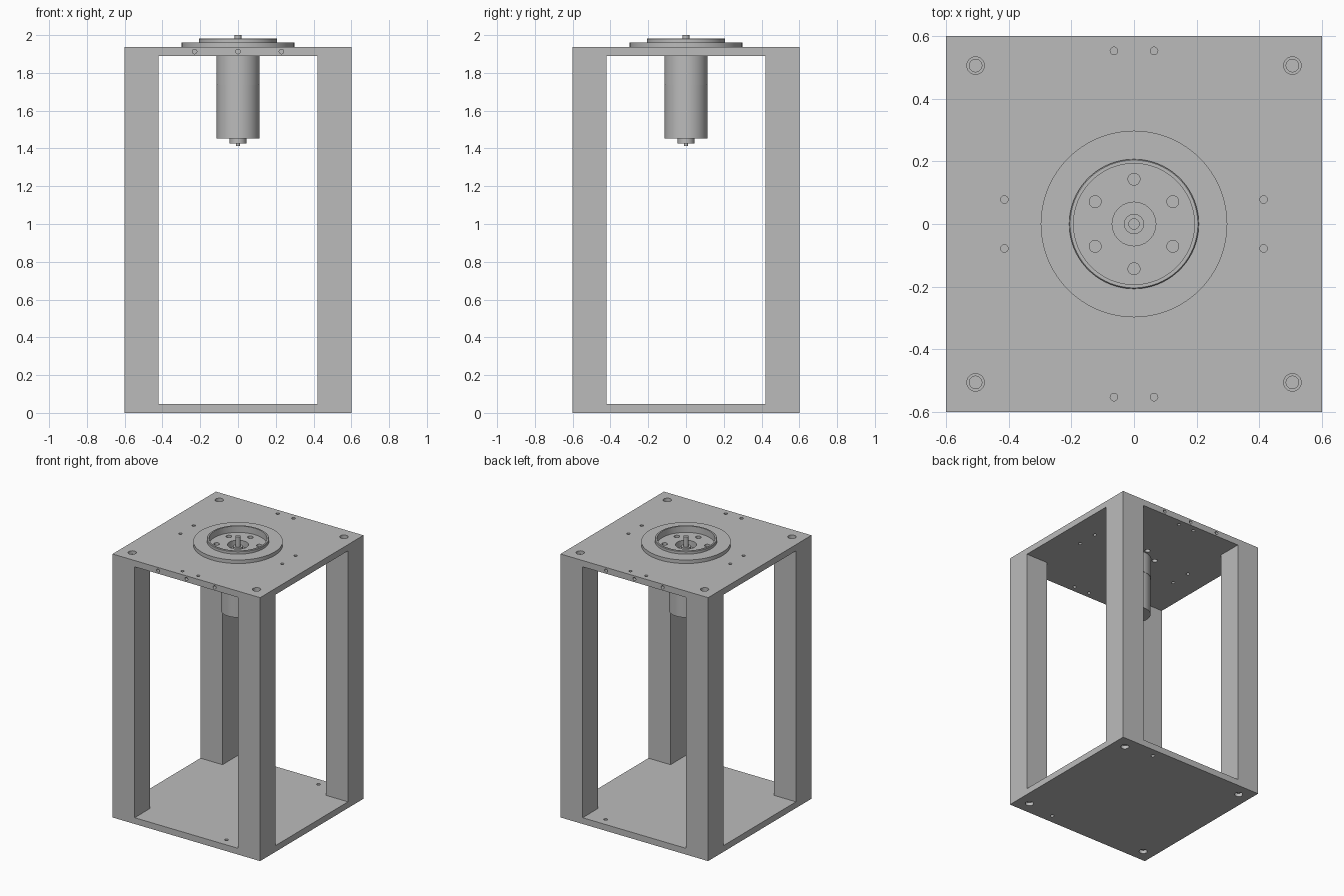
import bpy, bmesh, math
from mathutils import Matrix, Vector

if "Cube" in bpy.data.objects:
    bpy.data.objects.remove(bpy.data.objects["Cube"])

grey = bpy.data.materials.new("light_grey")
grey.diffuse_color = (0.5, 0.5, 0.5, 1)
grey.use_nodes = True
grey.node_tree.nodes["Principled BSDF"].inputs["Base Color"].default_value = grey.diffuse_color

HALF, POST, T, TOP = 0.6, 0.18, 0.046, 1.936   # frame half width, post size, plate thickness, height
BOLT = 0.506                                   # corner bolt position
CORNERS = [(sx, sy) for sx in (-1, 1) for sy in (-1, 1)]


def make(name, bm):
    bmesh.ops.recalc_face_normals(bm, faces=bm.faces)
    me = bpy.data.meshes.new(name)
    bm.to_mesh(me)
    bm.free()
    me.materials.append(grey)
    ob = bpy.data.objects.new(name, me)
    bpy.context.collection.objects.link(ob)
    return ob


def box(name, x0, x1, y0, y1, z0, z1):
    bm = bmesh.new()
    m = Matrix.Translation(((x0 + x1) / 2, (y0 + y1) / 2, (z0 + z1) / 2)) @ \
        Matrix.Diagonal((x1 - x0, y1 - y0, z1 - z0, 1))
    bmesh.ops.create_cube(bm, size=1, matrix=m)
    return make(name, bm)


def lathe(name, profile, n=64):
    """Revolve a closed (radius, z) profile about the z axis."""
    bm = bmesh.new()
    rings = [[bm.verts.new((r * math.cos(2 * math.pi * i / n), r * math.sin(2 * math.pi * i / n), z))
              for r, z in profile] for i in range(n)]
    k = len(profile)
    for i in range(n):
        a, b = rings[i], rings[(i + 1) % n]
        for j in range(k):
            if profile[j][0] or profile[(j + 1) % k][0]:
                bm.faces.new((a[j], b[j], b[(j + 1) % k], a[(j + 1) % k]))
    bmesh.ops.remove_doubles(bm, verts=bm.verts, dist=1e-5)
    return make(name, bm)


def drill(ob, holes):
    """Cut cylinders given as (radius, start, end) out of an object."""
    bm = bmesh.new()
    for r, a, b in holes:
        a, b = Vector(a), Vector(b)
        rot = (b - a).to_track_quat('Z', 'Y').to_matrix().to_4x4()
        bmesh.ops.create_cone(bm, cap_ends=True, segments=24, radius1=r, radius2=r,
                              depth=(b - a).length, matrix=Matrix.Translation((a + b) / 2) @ rot)
    cutter = make("hole_cutter", bm)
    cutter.hide_render = True
    mod = ob.modifiers.new("holes", 'BOOLEAN')
    mod.operation, mod.solver, mod.object = 'DIFFERENCE', 'EXACT', cutter
    dg = bpy.context.evaluated_depsgraph_get()
    mesh = bpy.data.meshes.new_from_object(ob.evaluated_get(dg))
    ob.modifiers.clear()
    ob.data = mesh
    bpy.data.objects.remove(cutter)


def upright(r, x, y, z0, z1):
    return (r, (x, y, z0), (x, y, z1))


# Bottom plate: counterbored corner bolts and two small holes
base = box("bottom_plate", -HALF, HALF, -HALF, HALF, 0, T)
drill(base, [upright(0.02, sx * BOLT, sy * BOLT, -0.1, 0.1) for sx, sy in CORNERS]
      + [upright(0.013, 0.28, s * 0.534, -0.1, 0.1) for s in (-1, 1)])
drill(base, [upright(0.028, sx * BOLT, sy * BOLT, -0.1, 0.025) for sx, sy in CORNERS])

# Top plate: centre hole, six bolt holes, small holes, edge holes
top = box("top_plate", -HALF, HALF, -HALF, HALF, TOP - T, TOP)
lo, hi = TOP - 0.15, TOP + 0.1
holes = [upright(0.02, sx * BOLT, sy * BOLT, lo, hi) for sx, sy in CORNERS]
holes += [upright(0.012, sx * 0.064, sy * 0.553, lo, hi) for sx, sy in CORNERS]
holes += [upright(0.012, sx * 0.414, sy * 0.078, lo, hi) for sx, sy in CORNERS]
holes += [upright(0.019, 0.143 * math.cos(math.radians(a)), 0.143 * math.sin(math.radians(a)), lo, hi)
          for a in range(30, 390, 60)]
holes += [upright(0.07, 0, 0, lo, hi)]
holes += [(0.012, (x, s * 0.52, TOP - T / 2), (x, s * 0.7, TOP - T / 2))
          for x in (-0.23, 0, 0.23) for s in (-1, 1)]
drill(top, holes)
drill(top, [upright(0.028, sx * BOLT, sy * BOLT, TOP - 0.025, hi) for sx, sy in CORNERS])

# Corner posts with bolt bores at both ends
for sx, sy in CORNERS:
    xs = sorted((sx * HALF, sx * (HALF - POST)))
    ys = sorted((sy * HALF, sy * (HALF - POST)))
    name = ("front" if sy < 0 else "back") + ("_left" if sx < 0 else "_right") + "_post"
    post = box(name, *xs, *ys, T, TOP - T)
    drill(post, [upright(0.02, sx * BOLT, sy * BOLT, z - 0.12, z + 0.12) for z in (T, TOP - T)])

# Flanged ring on the top plate
lathe("flange_ring", [(0.193, TOP), (0.298, TOP), (0.298, 1.962), (0.207, 1.962),
                      (0.207, 1.980), (0.204, 1.983), (0.193, 1.983)], 96)

# Hanging motor: gearbox, body, end cap and shafts
m = TOP - T
lathe("motor_gearbox", [(0, 1.735), (0.115, 1.735), (0.115, m), (0, m)])
lathe("motor_body", [(0, 1.453), (0.113, 1.453), (0.113, 1.735), (0, 1.735)])
lathe("motor_boss", [(0, m), (0.032, m), (0.032, 1.925), (0, 1.925)], 32)
lathe("drive_shaft", [(0, 1.925), (0.018, 1.925), (0.018, 2.0), (0, 2.0)], 32)
lathe("motor_end_cap", [(0, 1.427), (0.044, 1.427), (0.044, 1.453), (0, 1.453)], 32)
lathe("rear_shaft", [(0, 1.413), (0.01, 1.413), (0.01, 1.427), (0, 1.427)], 24)

# Smooth the round walls, keep edges sharp
for ob in bpy.context.collection.objects:
    ob.select_set(True)
    bpy.context.view_layer.objects.active = ob
bpy.ops.object.shade_smooth_by_angle(angle=math.radians(30))
